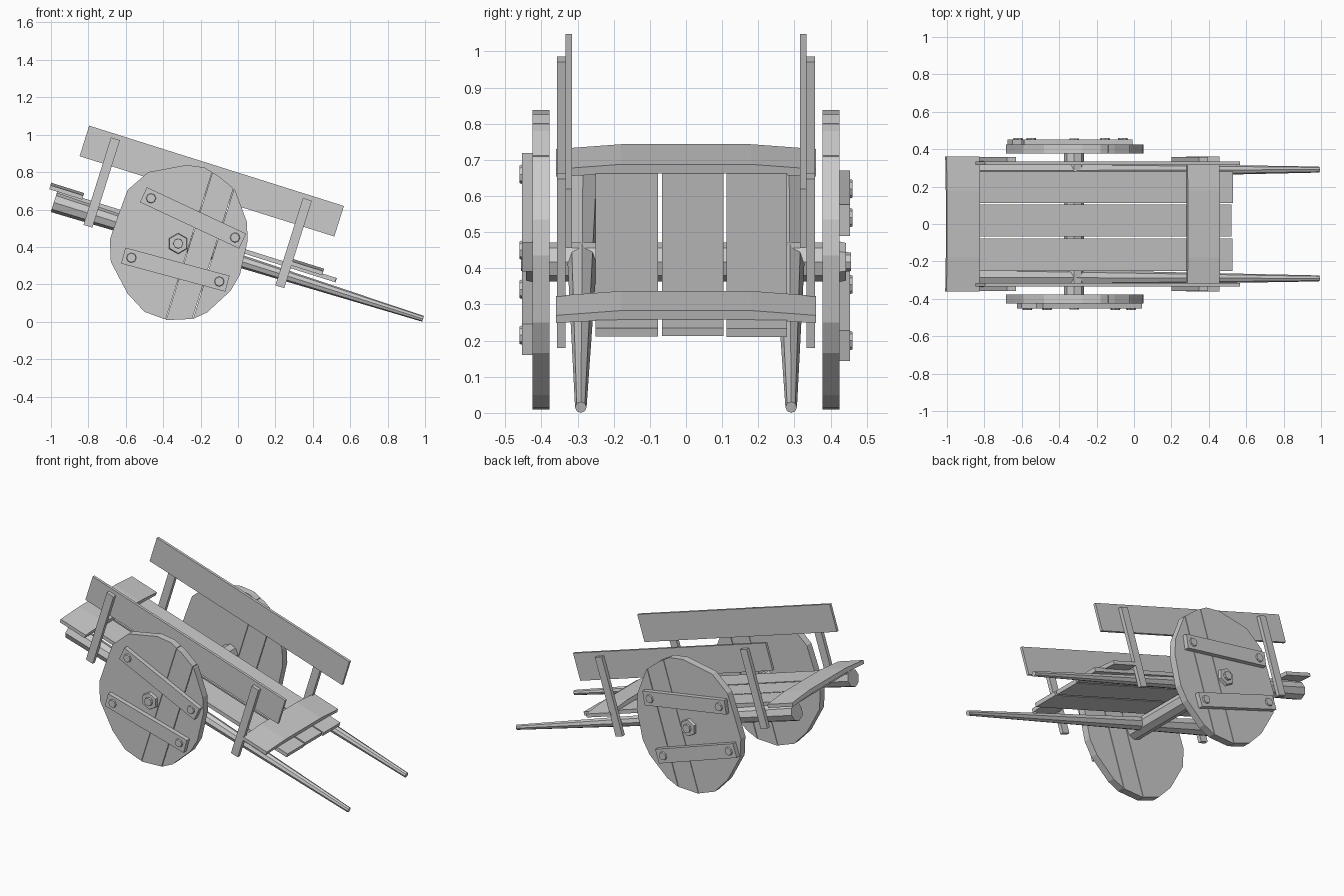
import bpy, bmesh
from math import radians, atan2, hypot, pi
from mathutils import Matrix, Vector

if "Cube" in bpy.data.objects:
    bpy.data.objects.remove(bpy.data.objects["Cube"])

TILT = radians(17.5)
# Cart frame: origin at the axle, x along the shafts, tilted nose-down
CART = Matrix.Translation((-0.32, 0, 0.418)) @ Matrix.Rotation(TILT, 4, 'Y')


def finish(name, bm, matrix=Matrix()):
    bm.transform(matrix)
    bmesh.ops.recalc_face_normals(bm, faces=bm.faces)
    me = bpy.data.meshes.new(name)
    bm.to_mesh(me)
    bm.free()
    ob = bpy.data.objects.new(name, me)
    bpy.context.collection.objects.link(ob)
    return ob


def box(name, x, y, z, matrix=CART):
    bm = bmesh.new()
    size = Matrix.Diagonal((x[1] - x[0], y[1] - y[0], z[1] - z[0], 1))
    mid = Matrix.Translation((sum(x) / 2, sum(y) / 2, sum(z) / 2))
    bmesh.ops.create_cube(bm, size=1, matrix=mid @ size)
    return finish(name, bm, matrix)


def rod(name, a, b, r1, r2, sides, matrix=Matrix()):
    a, b = Vector(a), Vector(b)
    bm = bmesh.new()
    bmesh.ops.create_cone(bm, cap_ends=True, segments=sides, radius1=r1,
                          radius2=r2, depth=(b - a).length)
    rot = (b - a).to_track_quat('Z', 'Y').to_matrix().to_4x4()
    return finish(name, bm, matrix @ Matrix.Translation((a + b) / 2) @ rot)


# Wheel outline in x, z
RIM = [(-.64, .57), (-.59, .705), (-.48, .80), (-.275, .838), (-.18, .825), (-.105, .78),
       (-.016, .705), (.047, .535), (.052, .435), (.01, .25), (-.04, .165), (-.165, .05),
       (-.24, .015), (-.38, .009), (-.50, .053), (-.59, .15), (-.68, .32), (-.685, .44)]
U = CART.to_3x3() @ Vector((1, 0, 0))


def wheel_plank(name, u0, u1, side, inner, outer):
    bm = bmesh.new()
    bm.faces.new([bm.verts.new((x, side * inner, z)) for x, z in RIM])
    for u, sign in ((u0, -1), (u1, 1)):
        co = CART.translation + U * u
        bmesh.ops.bisect_plane(bm, geom=bm.verts[:] + bm.edges[:] + bm.faces[:],
                               plane_co=co, plane_no=U * sign, clear_outer=True)
    ext = bmesh.ops.extrude_face_region(bm, geom=bm.faces[:])
    verts = [v for v in ext['geom'] if isinstance(v, bmesh.types.BMVert)]
    bmesh.ops.translate(bm, verts=verts, vec=(0, side * (outer - inner), 0))
    return finish(name, bm)


# Cleat bolt positions (x, z) pairs for each wheel
CLEATS = {-1: [((-.465, .66), (-.016, .45)), ((-.57, .342), (-.10, .215))],
          1: [((-.55, .62), (-.06, .54)), ((-.62, .355), (-.155, .20))]}
PLANKS = [(-.5, -.06), (-.06, .058), (.061, .193), (.197, .5)]

for side, tag in ((-1, "front"), (1, "back")):
    # Wheel planks
    for i, (u0, u1) in enumerate(PLANKS):
        wheel_plank(f"{tag}_wheel_plank_{i}", u0, u1, side, .378, .424)
    # Cleats with bolts
    for i, (a, b) in enumerate(CLEATS[side]):
        dx, dz = b[0] - a[0], b[1] - a[1]
        mat = (Matrix.Translation(((a[0] + b[0]) / 2, side * .438, (a[1] + b[1]) / 2))
               @ Matrix.Rotation(atan2(-dz, dx), 4, 'Y'))
        h = hypot(dx, dz) / 2 + .045
        box(f"{tag}_cleat_{i}", (-h, h), (-.015, .015), (-.044, .044), mat)
        for x, z in (a, b):
            rod(f"{tag}_cleat_bolt", (x, side * .45, z), (x, side * .461, z), .028, .024, 8)
    # Hub nut and axle end
    c = CART.translation
    rod(f"{tag}_hub_nut", (c.x, side * .42, c.z), (c.x, side * .442, c.z), .057, .052, 6)
    rod(f"{tag}_axle_end", (c.x, side * .42, c.z), (c.x, side * .456, c.z), .028, .026, 8)
    # Tapered shaft
    rod(f"{tag}_shaft", (-.70, side * .285, .01), (1.37, side * .291, .01),
        .054, .016, 8, CART)
    # Side board and its posts
    box(f"{tag}_side_board", (-.643, .785), sorted((side * .316, side * .333)), (.287, .458))
    for u, end in ((-.488, "rear"), (.588, "fore")):
        box(f"{tag}_{end}_post", (u - .025, u + .025),
            sorted((side * .333, side * .357)), (-.057, .433))

# Axle
rod("axle", (c.x, -.40, c.z), (c.x, .40, c.z), .054, .054, 8)

# Floor boards
for i, (y0, y1, end) in enumerate(((-.25, -.077, .862), (-.067, .104, .858), (.112, .28, .865))):
    box(f"floor_board_{i}", (-.70, end), (y0, y1), (.055, .079))


# Cross boards, with ends bowed slightly downward
def cross_board(name, u0, u1):
    prof = [(-.36, .070), (-.18, .080), (.18, .080), (.36, .070),
            (.36, .092), (.18, .106), (-.18, .106), (-.36, .092)]
    bm = bmesh.new()
    f = bm.faces.new([bm.verts.new((u0, y, z)) for y, z in prof])
    ext = bmesh.ops.extrude_face_region(bm, geom=[f])
    verts = [v for v in ext['geom'] if isinstance(v, bmesh.types.BMVert)]
    bmesh.ops.translate(bm, verts=verts, vec=(u1 - u0, 0, 0))
    return finish(name, bm, CART)


cross_board("rear_cross_board", -.745, -.56)
cross_board("fore_cross_board", .605, .785)
